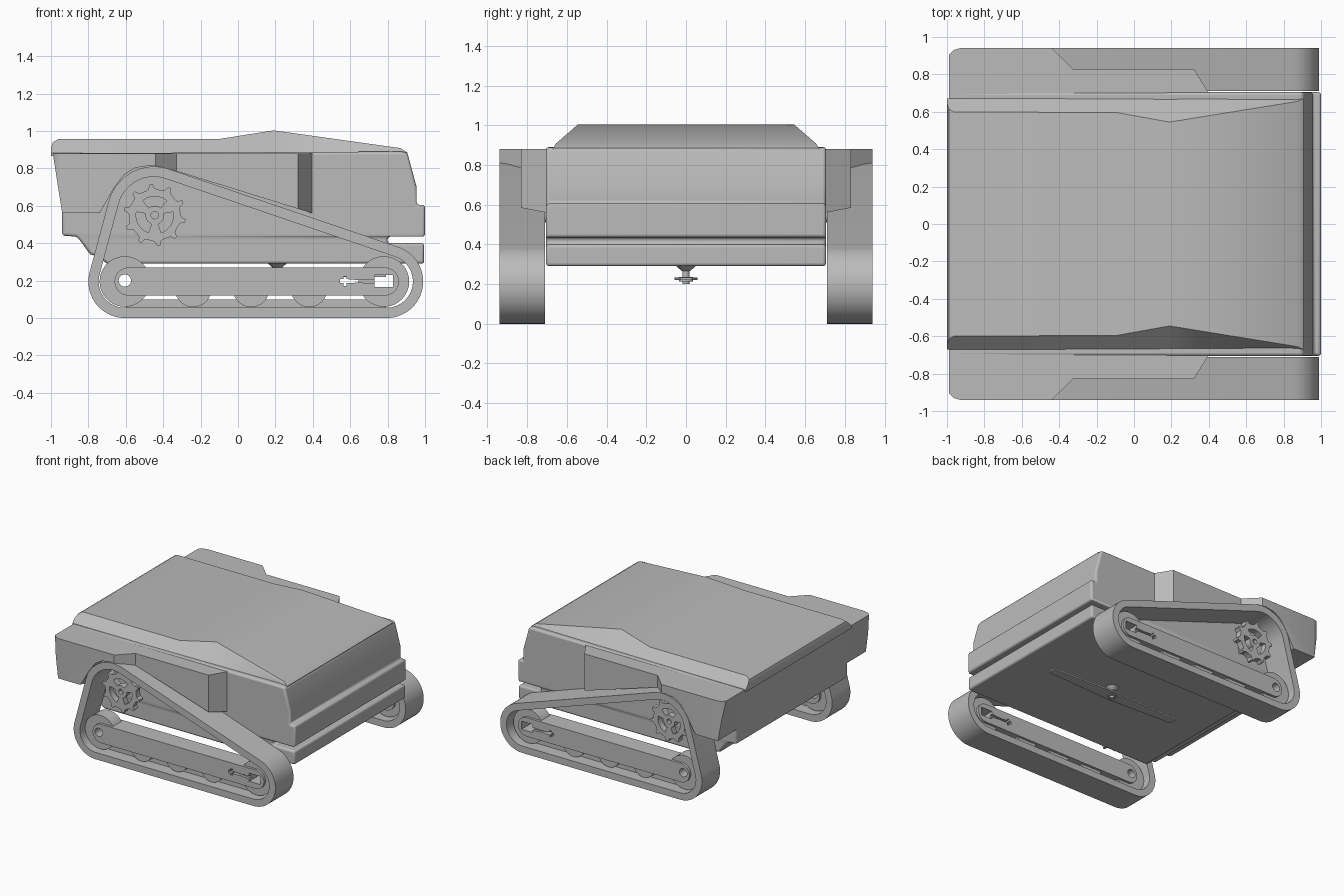
import bpy, bmesh, math
from mathutils import Vector, Matrix
from mathutils.geometry import convex_hull_2d

if "Cube" in bpy.data.objects:
    bpy.data.objects.remove(bpy.data.objects["Cube"])

grey = bpy.data.materials.new("body_grey")
grey.use_nodes = True
colour = (0.5, 0.5, 0.5, 1)
grey.diffuse_color = colour
grey.node_tree.nodes["Principled BSDF"].inputs["Base Color"].default_value = colour
made = []


def add_mesh(name, mesh):
    mesh.materials.clear()
    mesh.materials.append(grey)
    ob = bpy.data.objects.new(name, mesh)
    bpy.context.collection.objects.link(ob)
    made.append(ob)
    return ob


def prism(name, loops, low, high, upright=False):
    """Extrude closed loops (later ones are holes) along y, or along z if upright."""
    cu = bpy.data.curves.new(name, 'CURVE')
    cu.dimensions, cu.fill_mode = '2D', 'BOTH'
    cu.extrude = (high - low) / 2
    for loop in loops:
        sp = cu.splines.new('POLY')
        sp.points.add(len(loop) - 1)
        for p, (a, b) in zip(sp.points, loop):
            p.co = (a, b, 0, 1)
        sp.use_cyclic_u = True
    tmp = bpy.data.objects.new(name, cu)
    bpy.context.collection.objects.link(tmp)
    dg = bpy.context.evaluated_depsgraph_get()
    mesh = bpy.data.meshes.new_from_object(tmp.evaluated_get(dg))
    bpy.data.objects.remove(tmp)
    mid = (low + high) / 2
    if upright:
        mesh.transform(Matrix.Translation((0, 0, mid)))
    else:
        mesh.transform(Matrix.Translation((0, mid, 0)) @ Matrix.Rotation(math.pi / 2, 4, 'X'))
    bm = bmesh.new()
    bm.from_mesh(mesh)
    bmesh.ops.remove_doubles(bm, verts=bm.verts, dist=0.0002)
    bmesh.ops.dissolve_limit(bm, angle_limit=0.01, verts=bm.verts, edges=bm.edges)
    bmesh.ops.recalc_face_normals(bm, faces=bm.faces)
    bm.to_mesh(mesh)
    bm.free()
    return add_mesh(name, mesh)


def circle(x, z, r, n=40):
    return [(x + r * math.cos(math.tau * i / n), z + r * math.sin(math.tau * i / n)) for i in range(n)]


def wrap(circles, inset=0):
    pts = [Vector(p) for x, z, r in circles for p in circle(x, z, r - inset, 64)]
    return [tuple(pts[i]) for i in convex_hull_2d(pts)]


def bevel(ob, width, segments=3):
    m = ob.modifiers.new("rounding", 'BEVEL')
    m.width, m.segments, m.angle_limit = width, segments, math.radians(40)


def cylinder(name, loc, r1, r2, depth):
    bm = bmesh.new()
    bmesh.ops.create_cone(bm, cap_ends=True, segments=32, radius1=r1, radius2=r2, depth=depth,
                          matrix=Matrix.Translation(loc))
    mesh = bpy.data.meshes.new(name)
    bm.to_mesh(mesh)
    bm.free()
    return add_mesh(name, mesh)


# Hull with the stepped tail and rear bumper
hull = prism("hull", [[(-.99, .88), (-.94, .56), (-.94, .44), (-.86, .435), (-.79, .34), (-.75, .33),
                       (-.70, .29), (.995, .29), (.995, .40), (.80, .40), (.80, .435), (1, .435),
                       (1, .605), (.955, .605), (.955, .70), (.905, .885), (.87, .89)]], -.705, .705)
bevel(hull, .015)

# Lid lofted along x: station x, half width of the top, height of the top
stations = [(-1, .645, .91), (-.99, .615, .94), (-.96, .598, .957), (-.1, .597, .957),
            (.19, .545, 1.003), (.87, .655, .908), (.905, .67, .885)]
bm = bmesh.new()
rings = []
for x, w, z in stations:
    half = [(.67, .865), (.67, .883), (w, z)]
    ring = half + [(-y, h) for y, h in reversed(half)]
    rings.append([bm.verts.new((x, y, h)) for y, h in ring])
for a, b in zip(rings, rings[1:]):
    for i in range(6):
        j = (i + 1) % 6
        bm.faces.new((a[i], a[j], b[j], b[i]))
bm.faces.new(rings[0])
bm.faces.new(rings[-1])
bmesh.ops.recalc_face_normals(bm, faces=bm.faces)
lid_mesh = bpy.data.meshes.new("lid")
bm.to_mesh(lid_mesh)
bm.free()
add_mesh("lid", lid_mesh)

# Shared shapes for the two track units
wheels3 = [(-.605, .195, .195), (.795, .195, .195), (-.45, .56, .25)]
slot = [(.545, .186), (.565, .186), (.565, .172), (.58, .172), (.58, .186), (.65, .19), (.73, .183),
        (.73, .165), (.83, .165), (.83, .23), (.73, .23), (.73, .207), (.65, .202), (.58, .208),
        (.58, .222), (.565, .222), (.565, .208), (.545, .208)]
wheel_slot = [(max(x, .73), z) for x, z in slot[7:11]]
axle_hole = circle(-.605, .2, .033, 24)
gear_x, gear_z = -.445, .55


def polar(r, a):
    return (gear_x + r * math.cos(a), gear_z + r * math.sin(a))


# Sprocket outline with pointed teeth and three kidney openings
teeth = 10
gear = []
for t in range(teeth):
    for f, r in ((0, .138), (.3, .138), (.5, .143), (.62, .166), (.78, .166), (.88, .143)):
        gear.append(polar(r, math.tau * (t + f) / teeth))
kidneys = []
for k in range(3):
    mid = math.pi / 2 + k * math.tau / 3
    arc = [mid + math.radians(d) for d in range(-40, 41, 8)]
    kidneys.append([polar(.1, a) for a in arc] + [polar(.05, a) for a in reversed(arc)])

fender_side = [(-.99, .88), (-.94, .56), (-.74, .56), (-.66, .70), (-.61, .765), (-.55, .803),
               (-.47, .815), (-.40, .805), (-.33, .785), (.42, .553), (.42, .88)]
fender_plan = [(-1.01, .6), (-1.01, .87), (-.985, .91), (-.965, .93), (-.93, .94), (-.44, .94),
               (-.33, .83), (.32, .83), (.40, .70), (.40, .6)]

for side, s in (("left", 1), ("right", -1)):
    def part(name, loops, near, far):
        lo, hi = sorted((s * near, s * far))
        return prism(side + "_" + name, loops, lo, hi)

    # Fender: side profile trimmed by the plan outline
    fender = part("fender", [fender_side], .55, 1.0)
    trim = prism(side + "_fender_trim", [[(x, s * y) for x, y in fender_plan]], .4, 1.0, True)
    made.remove(trim)
    m = fender.modifiers.new("plan", 'BOOLEAN')
    m.operation, m.solver, m.object = 'INTERSECT', 'EXACT', trim
    dg = bpy.context.evaluated_depsgraph_get()
    fender_mesh = bpy.data.meshes.new_from_object(fender.evaluated_get(dg))
    fender.modifiers.clear()
    fender.data = fender_mesh
    bpy.data.objects.remove(trim)

    # Belt, its inner guide ridge, and the bogie beam
    part("track_belt", [wrap(wheels3), wrap(wheels3, .055)], .71, .94)
    part("guide_ridge", [[(-.6, .05), (.79, .05), (.79, .10), (-.6, .10)]], .81, .84)
    part("bogie_beam", [wrap([(-.585, .195, .075), (.785, .195, .075)]), axle_hole, slot], .75, .90)

    # Wheels and drive sprocket
    part("rear_wheel", [circle(.78, .195, .135), wheel_slot], .77, .88)
    part("front_wheel", [circle(-.605, .195, .135), axle_hole], .77, .88)
    for i, x in enumerate((-.24, .07, .38)):
        part("road_wheel_%d" % (i + 1), [circle(x, .155, .097)], .77, .88)
    part("sprocket", [gear, circle(gear_x, gear_z, .02, 20)] + kidneys, .80, .85)
    part("sprocket_axle", [circle(gear_x, gear_z, .04, 24)], .69, .82)

# Cutting blade under the hull
hub_x = .21
cylinder("blade_collar", (hub_x, 0, .28), .02, .055, .03)
cylinder("blade_shaft", (hub_x, 0, .245), .018, .018, .09)
cylinder("blade_disc", (hub_x, 0, .225), .035, .035, .022)
prism("blade", [[(hub_x - .58, -.03), (hub_x, -.058), (hub_x + .58, -.03),
                 (hub_x + .58, .03), (hub_x, .058), (hub_x - .58, .03)]], .22, .232, True)

# Smooth the round parts and keep the sharp edges
bpy.ops.object.select_all(action='DESELECT')
for ob in made:
    ob.select_set(True)
bpy.context.view_layer.objects.active = made[0]
bpy.ops.object.shade_smooth_by_angle(angle=math.radians(30))
